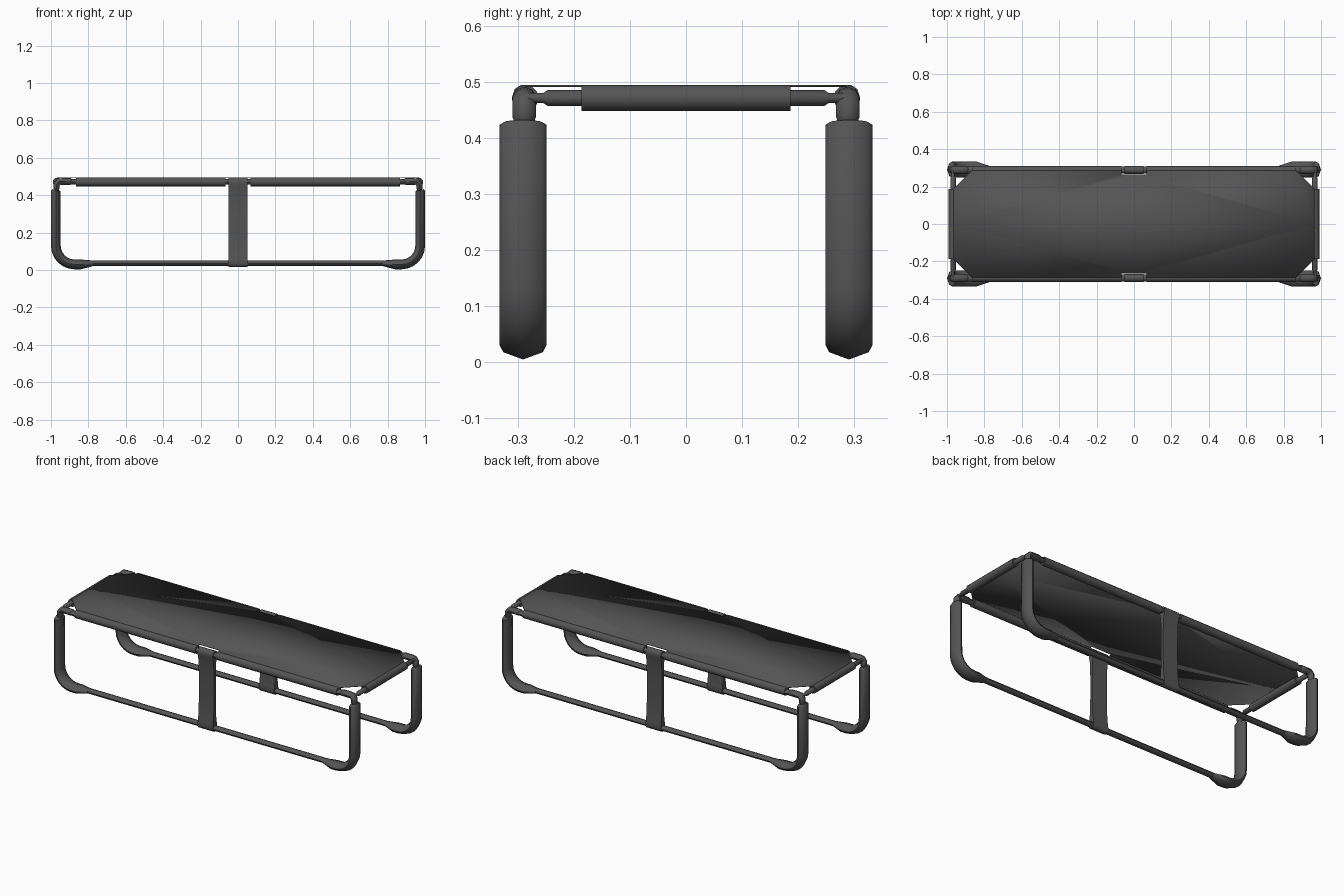
import bpy, bmesh, math
from mathutils import Vector

if "Cube" in bpy.data.objects:
    bpy.data.objects.remove(bpy.data.objects["Cube"])

mat = bpy.data.materials.new("dark_grey")
mat.diffuse_color = (0.09, 0.09, 0.09, 1)
mat.use_nodes = True
mat.node_tree.nodes["Principled BSDF"].inputs["Base Color"].default_value = mat.diffuse_color


def finish(name, bm, smooth=35):
    bmesh.ops.recalc_face_normals(bm, faces=bm.faces)
    me = bpy.data.meshes.new(name)
    bm.to_mesh(me)
    bm.free()
    ob = bpy.data.objects.new(name, me)
    bpy.context.collection.objects.link(ob)
    me.materials.append(mat)
    bpy.ops.object.select_all(action='DESELECT')
    ob.select_set(True)
    bpy.context.view_layer.objects.active = ob
    bpy.ops.object.shade_smooth_by_angle(angle=math.radians(smooth))
    return ob


def mirror(ob, x=False, y=False):
    m = ob.modifiers.new("mirror", 'MIRROR')
    m.use_axis = (x, y, False)
    return ob


def ring(n):
    return [(math.sin(2 * math.pi * i / n), math.cos(2 * math.pi * i / n)) for i in range(n)]


PAD = [(0, 1), (.84, .5), (1, 0), (.84, -.5), (0, -1), (-.84, -.5), (-1, 0), (-.84, .5)]
RECT = [(1, 1), (1, -1), (-1, -1), (-1, 1)]


def sweep(name, path, side, prof, closed=False, smooth=50):
    """path: (point, half width along side axis, half thickness)."""
    bm = bmesh.new()
    S, n, rings = Vector(side), len(path), []
    for i, (p, a, b) in enumerate(path):
        p0 = Vector(path[i - 1][0] if closed or i else p)
        p1 = Vector(path[(i + 1) % n][0] if closed or i < n - 1 else p)
        N = S.cross((p1 - p0).normalized())
        rings.append([bm.verts.new(Vector(p) + S * a * u + N * b * v) for u, v in prof])
    k = len(prof)
    for i in range(n if closed else n - 1):
        r, q = rings[i], rings[(i + 1) % n]
        for j in range(k):
            bm.faces.new((r[j], r[(j + 1) % k], q[(j + 1) % k], q[j]))
    if not closed:
        bm.faces.new(rings[0])
        bm.faces.new(rings[-1])
    return finish(name, bm, smooth)


Y, ZR = 0.289, 0.471     # side frame plane, top rail height


def arc(cx, cz, r, a0, a1, n, a, b):
    out = []
    for i in range(n + 1):
        t = math.radians(a0 + (a1 - a0) * i / n)
        out.append(((cx + r * math.cos(t), Y, cz + r * math.sin(t)), a, b))
    return out


# Side frames: one closed tube loop each
loop = []
for cx, cz, r, a0 in ((.945, .446, .025, 0), (-.945, .446, .025, 90),
                      (-.875, .136, .1, 180), (.875, .136, .1, 270)):
    loop += arc(cx, cz, r, a0, a0 + 90, 5, .019, .0145)
mirror(sweep("side_frame_tube", loop, (0, 1, 0), ring(8), closed=True), y=True)

# Thick padded legs with bent feet
leg = [((.973, Y + .001, .425), .036, .02), ((.973, Y + .001, .42), .042, .025)]
leg = [((.973, .291, .428), .034, .021), ((.974, .291, .423), .042, .025)]
leg += [((x, .291, z), a, b) for (x, _, z), a, b in arc(.874, .13, .1, 0, -90, 6, .042, .026)]
leg += [((.84, .291, .03), .042, .026), ((.81, .291, .033), .032, .021),
        ((.775, .291, .036), .021, .015)]
mirror(sweep("padded_leg", leg, (0, 1, 0), PAD), x=True, y=True)

# Corner elbow fittings
elbow = [((.970, Y, .432), .019, .015), ((.970, Y, .437), .021, .017),
         ((.969, Y, .458), .021, .017), ((.956, Y, .472), .021, .018),
         ((.94, Y, .473), .021, .018), ((.895, Y, .473), .021, .018),
         ((.89, Y, .472), .016, .014)]
mirror(sweep("corner_elbow", elbow, (0, 1, 0), ring(8)), x=True, y=True)

# End rails with necked joints
half = [(.289, .009), (.255, .009), (.247, .014)]
rail = [((.967, -y, ZR), r, r) for y, r in half]
rail += [((.967, y, ZR), r, r) for y, r in reversed(half)]
mirror(sweep("end_rail", rail, (1, 0, 0), ring(12)), x=True)

# Fabric sleeves around the rails
mirror(sweep("side_sleeve", [((x, .287, ZR), .0235, .0235) for x in (.066, .865)],
             (0, 1, 0), ring(12)), x=True, y=True)
mirror(sweep("end_sleeve", [((.967, y, ZR), .0235, .0235) for y in (-.187, .187)],
             (1, 0, 0), ring(12)), x=True)

# Fabric top with cut corners and strap notches
bm = bmesh.new()
pts = [(0, 0), (.967, 0), (.967, .187), (.865, .287), (.066, .287), (.066, .264), (0, .264)]
bm.faces.new([bm.verts.new((x, y, .494)) for x, y in pts])
seat = mirror(finish("fabric_seat", bm), x=True, y=True)
sol = seat.modifiers.new("thickness", 'SOLIDIFY')
sol.thickness = .003

# Centre straps looped over top rail and floor rod
strap = [((0, Y, z), .05, b) for z, b in (
    (.494, .006), (.487, .017), (.471, .022), (.452, .019), (.42, .012), (.33, .008),
    (.2, .008), (.1, .012), (.06, .018), (.036, .021), (.021, .016), (.015, .006))]
mirror(sweep("centre_strap", strap, (1, 0, 0), RECT), y=True)
